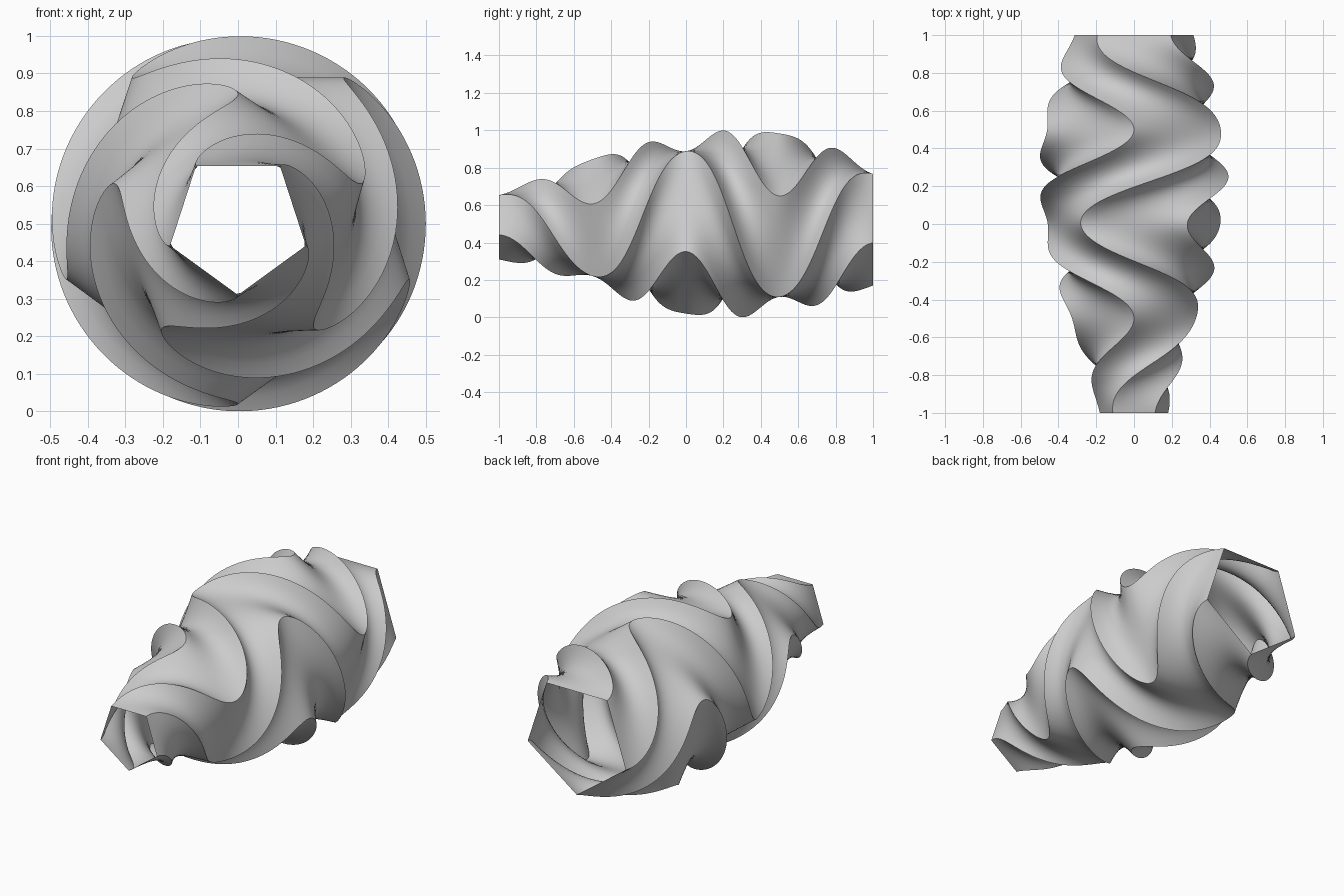
import bpy, bmesh
from math import cos, sin, pi, radians
from mathutils import Vector

if "Cube" in bpy.data.objects:
    bpy.data.objects.remove(bpy.data.objects["Cube"])

SIDES, CUTS, RINGS = 5, 8, 240
SWING = radians(108)      # the pentagon turns this far and back, once per unit of length

# Outer radius along the length: (y, radius)
PROFILE = [(-1.0, 0.19), (-0.75, 0.25), (-0.5, 0.345), (-0.25, 0.423), (0.0, 0.48),
           (0.25, 0.5), (0.5, 0.483), (0.75, 0.42), (1.0, 0.33)]


def radius(y):
    """Smooth Catmull-Rom curve through the evenly spaced profile."""
    r = [p[1] for p in PROFILE]
    r = [2 * r[0] - r[1]] + r + [2 * r[-1] - r[-2]]
    s = (y + 1) / 0.25
    i = min(int(s), len(PROFILE) - 2)
    t = s - i
    a, b, c, d = r[i:i + 4]
    return 0.5 * (2 * b + (c - a) * t + (2 * a - 5 * b + 4 * c - d) * t * t
                  + (3 * b - a - 3 * c + d) * t ** 3)


def pentagon(y):
    """Points of one cross-section, each straight side cut into short pieces."""
    turn = -pi / 2 - SWING * (1 - cos(2 * pi * y)) / 2
    R = radius(y)
    corners = [Vector((R * cos(turn + k * 2 * pi / SIDES), y,
                       0.5 + R * sin(turn + k * 2 * pi / SIDES))) for k in range(SIDES)]
    return [corners[k].lerp(corners[(k + 1) % SIDES], j / CUTS)
            for k in range(SIDES) for j in range(CUTS)]


# Open twisted tube: loft the cross-sections from front to back
bm = bmesh.new()
rings = [[bm.verts.new(p) for p in pentagon(-1 + 2 * i / RINGS)] for i in range(RINGS + 1)]
n = SIDES * CUTS
for lower, upper in zip(rings, rings[1:]):
    for k in range(n):
        m = (k + 1) % n
        bm.faces.new((lower[k], upper[k], upper[m], lower[m])).smooth = True
    # Crisp ridges at the pentagon corners
    for k in range(0, n, CUTS):
        bm.edges.get((lower[k], upper[k])).smooth = False
bm.faces.ensure_lookup_table()
bm.normal_update()
# Make sure the normals face away from the axis
f = bm.faces[0]
c = f.calc_center_median()
if f.normal.dot(Vector((c.x, 0, c.z - 0.5))) < 0:
    bmesh.ops.reverse_faces(bm, faces=bm.faces[:])

mesh = bpy.data.meshes.new("twisted_tube")
bm.to_mesh(mesh)
bm.free()
bpy.context.collection.objects.link(bpy.data.objects.new("twisted_tube", mesh))
